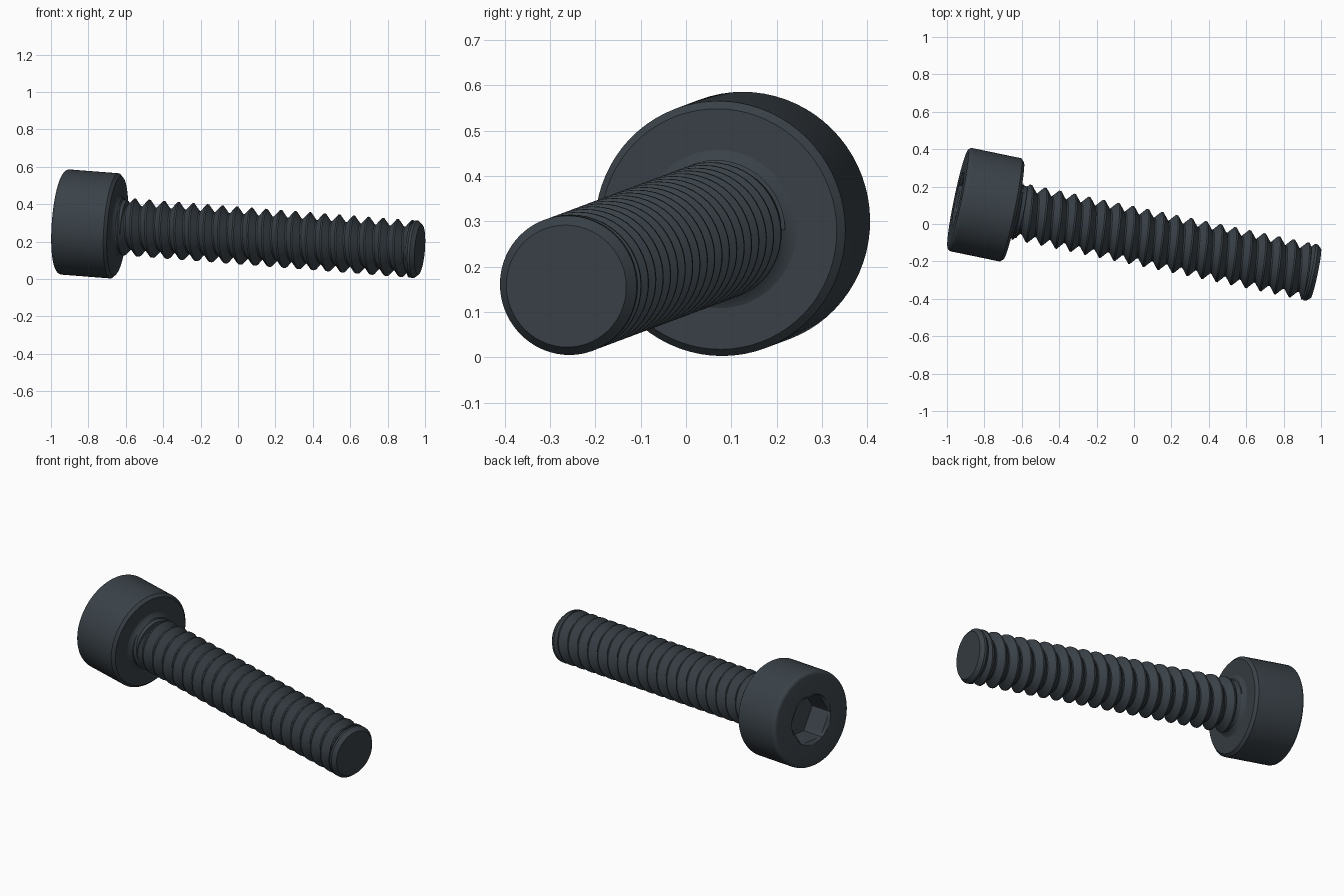
import bpy, bmesh, math
from mathutils import Vector, Matrix

cube = bpy.data.objects.get("Cube")
if cube:
    bpy.data.objects.remove(cube, do_unlink=True)

# Axis runs from the centre of the socket face to the centre of the tip
START = Vector((-0.942, 0.134, 0.306))
END = Vector((0.972, -0.264, 0.157))
LENGTH = (END - START).length
PLACE = (Matrix.Translation(START)
         @ (END - START).to_track_quat('Z', 'Y').to_matrix().to_4x4())
SIDES = 72
HEAD_R, HEAD_H = 0.282, 0.305
CREST, ROOT, PITCH = 0.154, 0.116, 0.08
APOTHEM = 0.128

steel = bpy.data.materials.new("dark slate steel")
steel.use_nodes = True
colour = (0.042, 0.054, 0.065, 1)
steel.diffuse_color = colour
steel.node_tree.nodes["Principled BSDF"].inputs["Base Color"].default_value = colour


def finish(bm, name, angle=30):
    bmesh.ops.remove_doubles(bm, verts=bm.verts, dist=0.00005)
    bmesh.ops.recalc_face_normals(bm, faces=bm.faces)
    bm.transform(PLACE)
    mesh = bpy.data.meshes.new(name)
    bm.to_mesh(mesh)
    bm.free()
    mesh.materials.append(steel)
    obj = bpy.data.objects.new(name, mesh)
    bpy.context.collection.objects.link(obj)
    bpy.ops.object.select_all(action='DESELECT')
    obj.select_set(True)
    bpy.context.view_layer.objects.active = obj
    bpy.ops.object.shade_smooth_by_angle(angle=math.radians(angle))


def lathe(name, profile):
    """Revolve (radius, height) points; radius 'hex' gives a hexagonal ring."""
    bm = bmesh.new()
    rings = []
    for r, z in profile:
        ring = []
        for i in range(SIDES):
            a = math.tau * i / SIDES
            rad = r
            if r == 'hex':
                rad = APOTHEM / math.cos(a % (math.pi / 3) - math.pi / 6)
            ring.append(bm.verts.new((rad * math.cos(a), rad * math.sin(a), z)))
        rings.append(ring)
    for low, high in zip(rings, rings[1:]):
        for i in range(SIDES):
            j = (i + 1) % SIDES
            bm.faces.new((low[i], low[j], high[j], high[i]))
    bm.faces.new(rings[0])
    bm.faces.new(rings[-1])
    finish(bm, name)


# Cap head with rounded rim, hexagonal socket and chamfered underside
rim = 0.022
corner = [(HEAD_R - rim + rim * math.sin(t * math.pi / 12),
           rim - rim * math.cos(t * math.pi / 12)) for t in range(7)]
lathe("socket_head", [('hex', 0.15), ('hex', 0.012), (0.147, 0)] + corner
      + [(HEAD_R, HEAD_H - 0.016), (HEAD_R - 0.016, HEAD_H), (0.1, HEAD_H)])

# Filleted neck under the head
lathe("neck", [(0.1, HEAD_H - 0.01), (0.175, HEAD_H), (0.158, HEAD_H + 0.006),
               (0.146, HEAD_H + 0.018), (0.14, HEAD_H + 0.045), (0.1, HEAD_H + 0.05)])

# Chamfered tip
lathe("tip", [(0.1, LENGTH - 0.07), (0.128, LENGTH - 0.06), (CREST, LENGTH - 0.035),
              (CREST, LENGTH - 0.022), (0.135, LENGTH)])

# Helical thread: a ridge profile swept along a right-handed helix
low, high = HEAD_H + 0.02, LENGTH - 0.045
ridge = [(0, ROOT), (0.1, ROOT), (0.5, CREST), (0.6, CREST), (1, ROOT)]
bm = bmesh.new()
steps = 48
turns = math.ceil((high - low) / PITCH) + 1
previous = None
for i in range(steps * turns + 1):
    a = math.tau * i / steps
    row = []
    for k, r in ridge:
        z = min(max(low + PITCH * (i / steps - 1 + k), low), high)
        row.append(bm.verts.new((r * math.cos(a), r * math.sin(a), z)))
    if previous:
        for k in range(len(ridge) - 1):
            quad = (previous[k], row[k], row[k + 1], previous[k + 1])
            if max(v.co.z for v in quad) - min(v.co.z for v in quad) > 0.00001:
                bm.faces.new(quad)
    previous = row
bmesh.ops.delete(bm, geom=[v for v in bm.verts if not v.link_faces], context='VERTS')
finish(bm, "thread")
